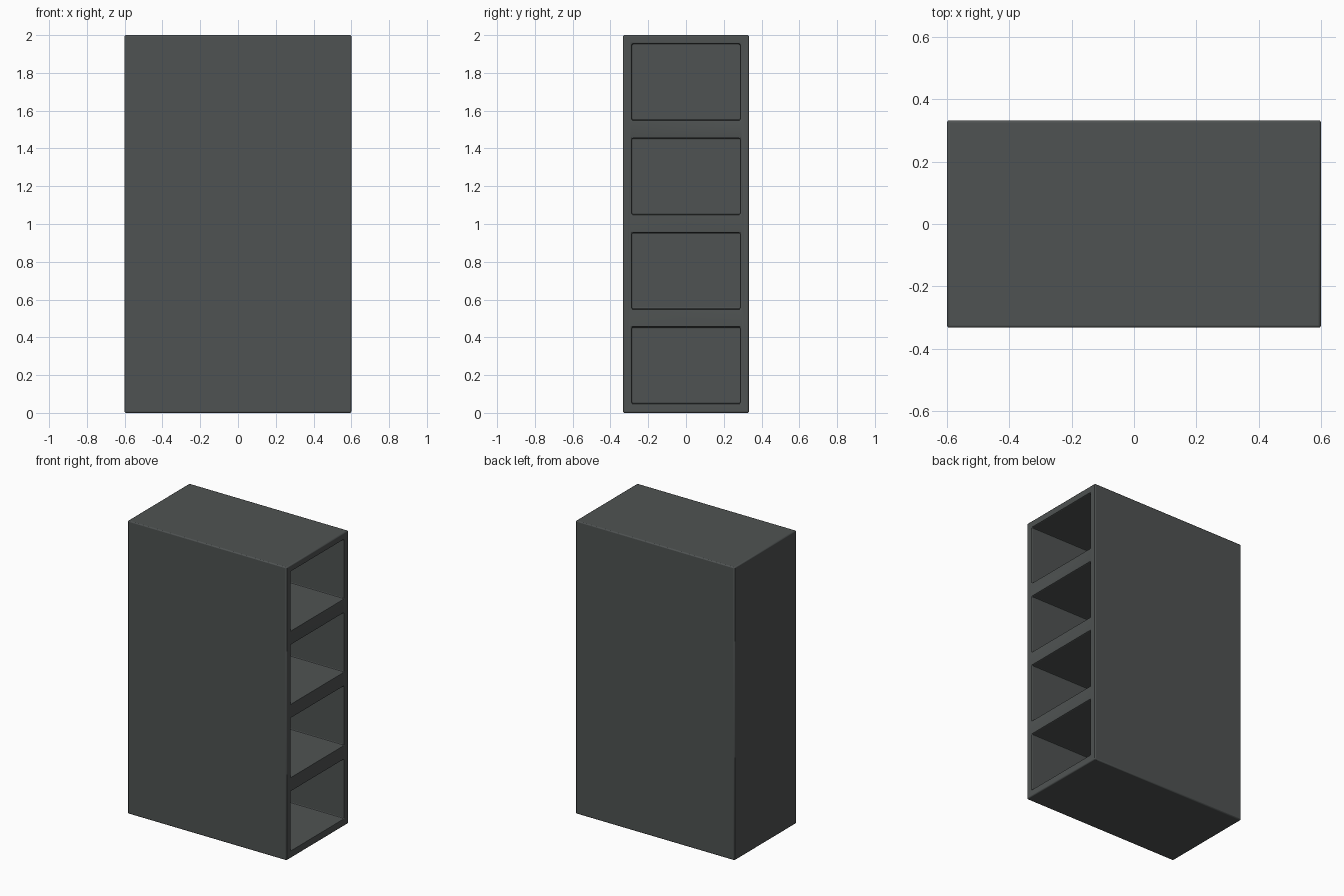
import bpy

if "Cube" in bpy.data.objects:
    bpy.data.objects.remove(bpy.data.objects["Cube"])

# One dark grey finish
grey = bpy.data.materials.new("dark_grey")
grey.diffuse_color = (0.078, 0.086, 0.085, 1)
grey.use_nodes = True
grey.node_tree.nodes["Principled BSDF"].inputs["Base Color"].default_value = grey.diffuse_color


def box(name, lo, hi):
    bpy.ops.mesh.primitive_cube_add(size=1, location=[(a + b) / 2 for a, b in zip(lo, hi)])
    ob = bpy.context.object
    ob.name = name
    ob.scale = [b - a for a, b in zip(lo, hi)]
    bpy.ops.object.transform_apply(location=True, rotation=False, scale=True)
    ob.data.materials.append(grey)
    return ob


# Cabinet carcass
cabinet = box("shelf_cabinet", (-0.6, -0.333, 0), (0.6, 0.333, 2))

# Four deep compartments opening on the right side
for i in range(4):
    z = 0.05 + 0.5 * i
    cutter = box(f"compartment_cutter_{i + 1}", (-0.55, -0.287, z), (0.7, 0.287, z + 0.404))
    cutter.hide_render = True
    cutter.hide_set(True)
    cut = cabinet.modifiers.new(f"compartment_{i + 1}", "BOOLEAN")
    cut.operation = "DIFFERENCE"
    cut.solver = "EXACT"
    cut.object = cutter

# Softened edges
bevel = cabinet.modifiers.new("soft_edges", "BEVEL")
bevel.width = 0.007
bevel.segments = 2
bevel.limit_method = "ANGLE"

bpy.ops.object.select_all(action="DESELECT")
bpy.context.view_layer.objects.active = cabinet
cabinet.select_set(True)
bpy.ops.object.shade_smooth_by_angle()
